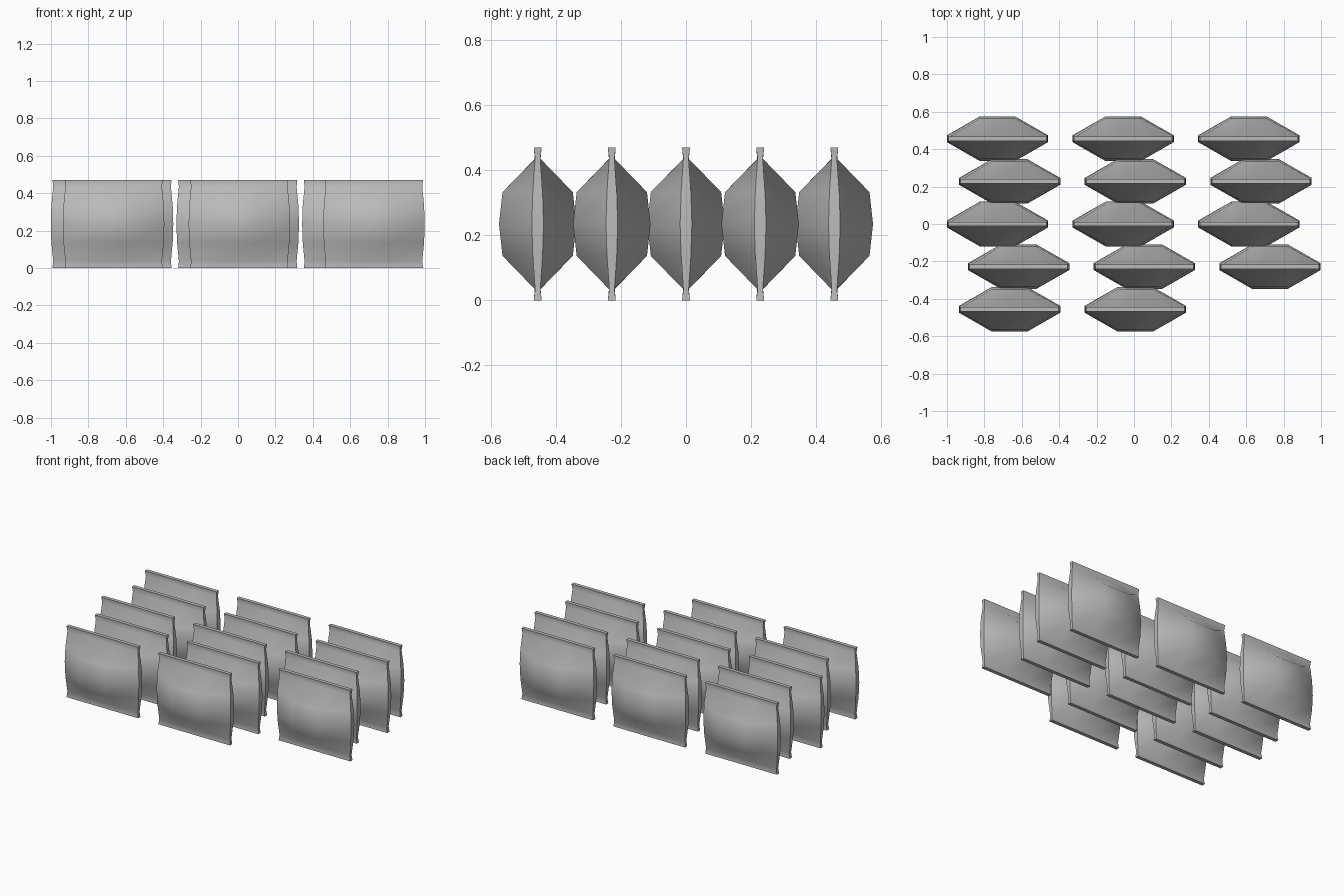
import bpy
import bmesh
import math

cube = bpy.data.objects.get("Cube")
if cube:
    bpy.data.objects.remove(cube, do_unlink=True)

# Plain grey wrapper material
grey = bpy.data.materials.new("wrapper grey")
grey.use_nodes = True
colour = (0.5, 0.5, 0.5, 1)
grey.diffuse_color = colour
grey.node_tree.nodes["Principled BSDF"].inputs["Base Color"].default_value = colour

# Upper half of the pouch: height above middle, half width, seam half depth, belly half depth
UPPER = [(0.0, 0.271, 0.018, 0.119), (0.098, 0.268, 0.015, 0.108),
         (0.2, 0.258, 0.008, 0.009), (0.235, 0.262, 0.012, 0.012)]
ROWS = [(-h, w, s, b) for h, w, s, b in reversed(UPPER[1:])] + UPPER
MIDDLE = 0.235
BELLY = 0.095


def pouch_mesh():
    """Stack closed rings from the bottom crimp to the top crimp."""
    bm = bmesh.new()
    rings = []
    for h, w, seam, belly in ROWS:
        front = [(-w, -seam), (-BELLY, -belly), (BELLY, -belly), (w, -seam)]
        outline = front + [(x, -y) for x, y in reversed(front)]
        rings.append([bm.verts.new((x, y, MIDDLE + h)) for x, y in outline])
    count = len(rings[0])
    for low, high in zip(rings, rings[1:]):
        for i in range(count):
            j = (i + 1) % count
            bm.faces.new((low[i], low[j], high[j], high[i]))
    # Flat crimp ends
    for ring in (rings[0], rings[-1]):
        for i in range(count // 2 - 1):
            bm.faces.new((ring[i], ring[i + 1], ring[-2 - i], ring[-1 - i]))
    bmesh.ops.recalc_face_normals(bm, faces=bm.faces)
    mesh = bpy.data.meshes.new("pouch")
    bm.to_mesh(mesh)
    bm.free()
    mesh.materials.append(grey)
    return mesh


# Staggered rows of pouches, back to front: first x and number in the row
mesh = pouch_mesh()
pouches = []
LAYOUT = [(-0.73, 3), (-0.665, 3), (-0.73, 3), (-0.617, 3), (-0.665, 2)]
for r, (start, number) in enumerate(LAYOUT):
    for c in range(number):
        pouch = bpy.data.objects.new(f"pouch_row{r + 1}_{c + 1}", mesh)
        pouch.location = (start + c * 0.672, (2 - r) * 0.228, 0)
        bpy.context.collection.objects.link(pouch)
        pouches.append(pouch)

# Soft bellies with crisp seams
bpy.ops.object.select_all(action="DESELECT")
pouches[0].select_set(True)
bpy.context.view_layer.objects.active = pouches[0]
bpy.ops.object.shade_smooth_by_angle(angle=math.radians(55))
